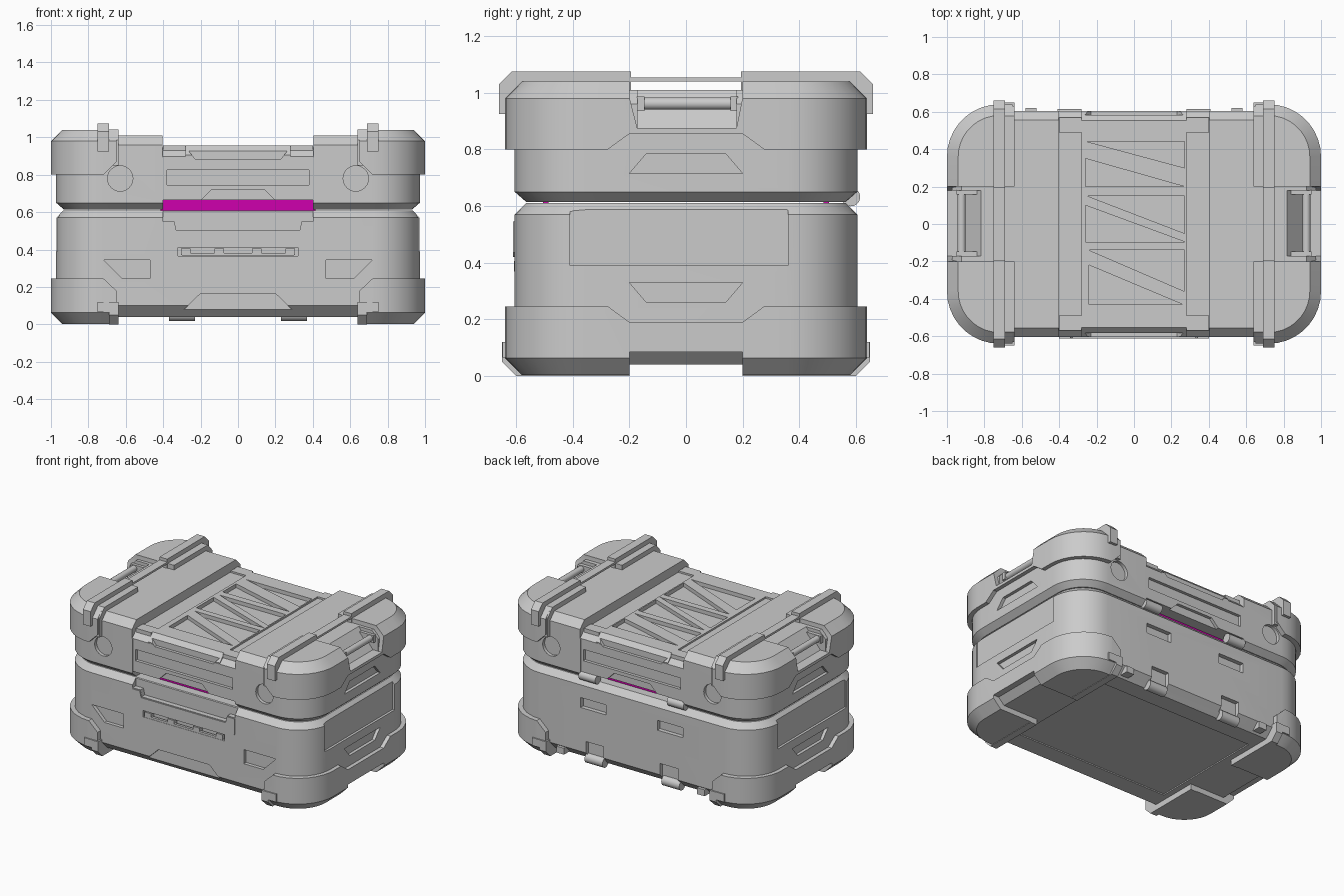
import bpy, bmesh, math

if "Cube" in bpy.data.objects:
    bpy.data.objects.remove(bpy.data.objects["Cube"])

def finish(bm, name):
    bmesh.ops.recalc_face_normals(bm, faces=bm.faces)
    me = bpy.data.meshes.new(name)
    bm.to_mesh(me)
    bm.free()
    ob = bpy.data.objects.new(name, me)
    bpy.context.collection.objects.link(ob)
    return ob

def prism(name, axis, pts, a, b):
    """Extrude a 2D outline along an axis from a to b."""
    put = {'X': lambda p, t: (t, p[0], p[1]),
           'Y': lambda p, t: (p[0], t, p[1]),
           'Z': lambda p, t: (p[0], p[1], t)}[axis]
    bm = bmesh.new()
    r0 = [bm.verts.new(put(p, a)) for p in pts]
    r1 = [bm.verts.new(put(p, b)) for p in pts]
    n = len(pts)
    bm.faces.new(r0)
    bm.faces.new(r1[::-1])
    for i in range(n):
        bm.faces.new((r0[i], r0[(i + 1) % n], r1[(i + 1) % n], r1[i]))
    return finish(bm, name)

def box(name, x0, x1, y0, y1, z0, z1):
    return prism(name, 'Z', [(x0, y0), (x1, y0), (x1, y1), (x0, y1)], z0, z1)

def rod(name, axis, u, v, r, a, b, n=24):
    ring = [(u + r * math.cos(2 * math.pi * i / n), v + r * math.sin(2 * math.pi * i / n)) for i in range(n)]
    return prism(name, axis, ring, a, b)

def shell(name, hx, hy, r, levels, seg=9):
    """Loft of rounded rectangles; levels = (inset, z)."""
    bm = bmesh.new()
    rings = []
    for inset, z in levels:
        ring, rr = [], r - inset
        for k, (sx, sy) in enumerate(((1, 1), (-1, 1), (-1, -1), (1, -1))):
            for i in range(seg + 1):
                t = math.pi / 2 * (k + i / seg)
                ring.append(bm.verts.new((sx * (hx - r) + rr * math.cos(t), sy * (hy - r) + rr * math.sin(t), z)))
        rings.append(ring)
    bm.faces.new(rings[0][::-1])
    bm.faces.new(rings[-1])
    n = len(rings[0])
    for p, q in zip(rings, rings[1:]):
        for i in range(n):
            bm.faces.new((p[i], p[(i + 1) % n], q[(i + 1) % n], q[i]))
    return finish(bm, name)

def cut(ob, cutter):
    m = ob.modifiers.new('cut', 'BOOLEAN')
    m.operation, m.solver, m.object = 'DIFFERENCE', 'EXACT', cutter
    bpy.context.view_layer.objects.active = ob
    bpy.ops.object.modifier_apply(modifier=m.name)
    bpy.data.objects.remove(cutter, do_unlink=True)

def flip(pts, s):
    return [(s * u, v) for u, v in pts]

def span(s, a, b):
    return sorted((s * a, s * b))

def trap(w0, z0, w1, z1):
    return [(-w0, z0), (w0, z0), (w1, z1), (-w1, z1)]

# Lower and upper bodies
base = shell('base_body', .972, .605, .25, [(.06, .04), (0, .1), (0, .57), (.04, .61)])
lid = shell('lid_body', .972, .605, .25, [(.04, .615), (0, .65), (0, .96), (.05, 1.01)])

# Lid: sunken centre of the top
cut(lid, prism('c', 'Y', trap(.4, .3, .4, 1.2), -.7, -.603))
cut(lid, prism('c', 'Y', trap(.4, .3, .4, 1.2), .603, .7))
roof = [(-.7, .8), (-.605, .895), (-.555, .945), (.555, .945), (.605, .895), (.7, .8), (.7, 1.2), (-.7, 1.2)]
cut(lid, prism('c', 'X', roof, -.405, .405))
panel = prism('lid_panel', 'X', [(-.6, .88), (-.603, .905), (-.553, .957), (.553, .957), (.603, .905), (.6, .88)], -.28, .28)
for tri in ([(-.25, .44), (.27, .44), (.27, .3)], [(-.26, .35), (-.26, .2), (.27, .2)],
            [(-.25, .15), (.27, .15), (.27, -.05)], [(-.26, .1), (-.26, -.095), (.27, -.095)],
            [(-.24, -.14), (.27, -.14), (.27, -.36)], [(-.24, -.22), (-.24, -.43), (.26, -.43)]):
    cut(panel, prism('c', 'Z', tri, .93, 1.1))
    cut(lid, prism('c', 'Z', tri, .93, 1.1))

# Lid: front and back recesses
for s in (-1, 1):
    a, b = span(s, .5, .7)
    cut(lid, box('c', -.402, .402, a, b, .5, .665))
    a, b = span(s, .582, .7)
    cut(lid, prism('c', 'Y', trap(.2, .66, .14, .72), a, b))
    cut(lid, box('c', -.38, .38, a, b, .745, .825))
    for t in (panel, lid):
        cut(t, prism('c', 'Y', trap(.23, .885, .28, .947), a, b))
    for x in (-.63, .63):
        cut(lid, rod('c', 'Y', x, .78, .068, a, b))

# Base: latch recess, slots and front pockets
cut(base, prism('c', 'Y', [(-.4, .7), (-.4, .55), (-.34, .55), (-.33, .505), (.33, .505), (.34, .55), (.4, .55), (.4, .7)], -.7, -.57))
cut(base, box('c', -.32, .32, -.7, -.575, .365, .41))
cut(base, prism('c', 'Y', trap(.34, .03, .2, .165), -.7, -.585))
for s in (-1, 1):
    cut(base, prism('c', 'Y', flip([(.47, .245), (.62, .245), (.72, .345), (.47, .345)], s), -.7, -.58))
    a, b = span(s, .2, .4)
    cut(base, box('c', a, b, .575, .7, .41, .48))
    a, b = span(s, .22, .36)
    cut(base, box('c', a, b, .575, .7, 0, .18))
cut(base, box('c', -.6, .6, -.42, .42, 0, .048))

# Ends: carry pockets and side recesses
for s in (-1, 1):
    cut(lid, prism('c', 'Y', flip([(.81, 1.02), (.81, 1.2), (1.2, 1.2), (1.2, .875), (.93, .875)], s), -.172, .178))
    a, b = span(s, .95, 1.2)
    cut(lid, prism('c', 'X', trap(.2, .715, .14, .785), a, b))
    cut(base, prism('c', 'X', trap(.14, .26, .2, .33), a, b))
    a, b = span(s, .955, 1.2)
    cut(base, box('c', a, b, -.41, .36, .39, .595))

# Corner bumpers
top_b = shell('lid_bumpers', 1, .64, .28, [(0, .8), (0, .98), (.06, 1.04)])
cut(top_b, prism('c', 'Y', [(-.65, 1.2), (-.65, .87), (-.73, .79), (-.73, .7), (.73, .7), (.73, .79), (.65, .87), (.65, 1.2)], -1, 1))
cut(top_b, prism('c', 'X', [(-.2, 1.2), (-.2, .985), (-.172, .875), (.178, .875), (.2, .985), (.2, 1.2)], -1.2, 1.2))
cut(top_b, prism('c', 'X', trap(.29, .79, .2, .855), -1.2, 1.2))
low_b = shell('base_bumpers', 1, .64, .28, [(.06, .003), (0, .063), (0, .245)])
cut(low_b, prism('c', 'Y', [(-.65, -.2), (-.65, .18), (-.73, .255), (-.73, .3), (.73, .3), (.73, .255), (.65, .18), (.65, -.2)], -1, 1))
cut(low_b, box('c', -1.2, 1.2, -.2, .2, -.1, .085))
cut(low_b, prism('c', 'X', trap(.2, .19, .29, .256), -1.2, 1.2))

# Straps over the lid, skids beneath, handles, back hinges
rail = [(.59, .925), (.66, .925), (.66, 1.03), (.615, 1.075), (.195, 1.075), (.195, 1.0), (.55, 1.0), (.59, .97)]
rim = [(.58, .85), (.63, .85), (.63, .985), (.578, 1.043), (.2, 1.043), (.2, .99), (.54, .99), (.58, .95)]
skid = [(.59, .12), (.65, .12), (.65, .05), (.6, 0), (.2, 0), (.2, .06), (.53, .06), (.59, .09)]
for s in (-1, 1):
    a, b = span(s, .69, .75)
    box('strap_bridge', a, b, -.2, .2, 1.04, 1.054)
    for t in (-1, 1):
        prism('strap_rail', 'X', flip(rail, t), a, b)
        c, d = span(s, .64, .69)
        prism('strap_rim', 'X', flip(rim, t), c, d)
        prism('base_skid', 'X', flip(skid, t), c, d)
        e, f = span(t, .6, .648)
        box('skid_clip', a, b, e, f, .065, .12)
        e, f = span(t, .5, .58)
        c, d = span(s, .28, .4)
        box('panel_clip', c, d, e - .01 * t, f - .01 * t, .9, .957)
    rod('handle_bar', 'Y', s * .922, .962, .022, -.165, .175, 16)
    for y in (-.16, .17):
        a, b = span(s, .84, .95)
        box('handle_lug', a, b, y - .013, y + .013, .935, .987)
    a, b = span(s, .28, .41)
    rod('hinge', 'X', .582, .632, .033, a, b)
    a, b = span(s, .23, .37)
    rod('back_foot', 'X', .57, .053, .035, a, b)
    a, b = span(s, .52, .58)
    box('back_stop', a, b, .56, .62, .05, .095)

# Front latch plate and its pull bar
plate = [(-.4, .545), (-.34, .545), (-.33, .5), (.33, .5), (.34, .545), (.4, .545), (.4, .435), (.385, .42), (-.385, .42), (-.4, .435)]
prism('latch_plate', 'Y', plate, -.611, -.56)
box('latch_bar', -.3, .3, -.608, -.59, .368, .382)
for x in (-.28, -.1, .1, .28):
    box('latch_tab', x - .025, x + .025, -.608, -.56, .37, .405)

for ob in bpy.context.scene.objects:
    bpy.ops.object.select_all(action='DESELECT')
    ob.select_set(True)
    bpy.context.view_layer.objects.active = ob
    bpy.ops.object.shade_smooth_by_angle(angle=math.radians(25))

# Coloured seal strips in the gap
mat = bpy.data.materials.new('seal_magenta')
mat.diffuse_color = (.62, 0, .42, 1)
mat.use_nodes = True
mat.node_tree.nodes["Principled BSDF"].inputs["Base Color"].default_value = mat.diffuse_color
for s in (-1, 1):
    a, b = span(s, .485, .505)
    box('seal_strip', -.415, .415, a, b, .6, .668).data.materials.append(mat)
